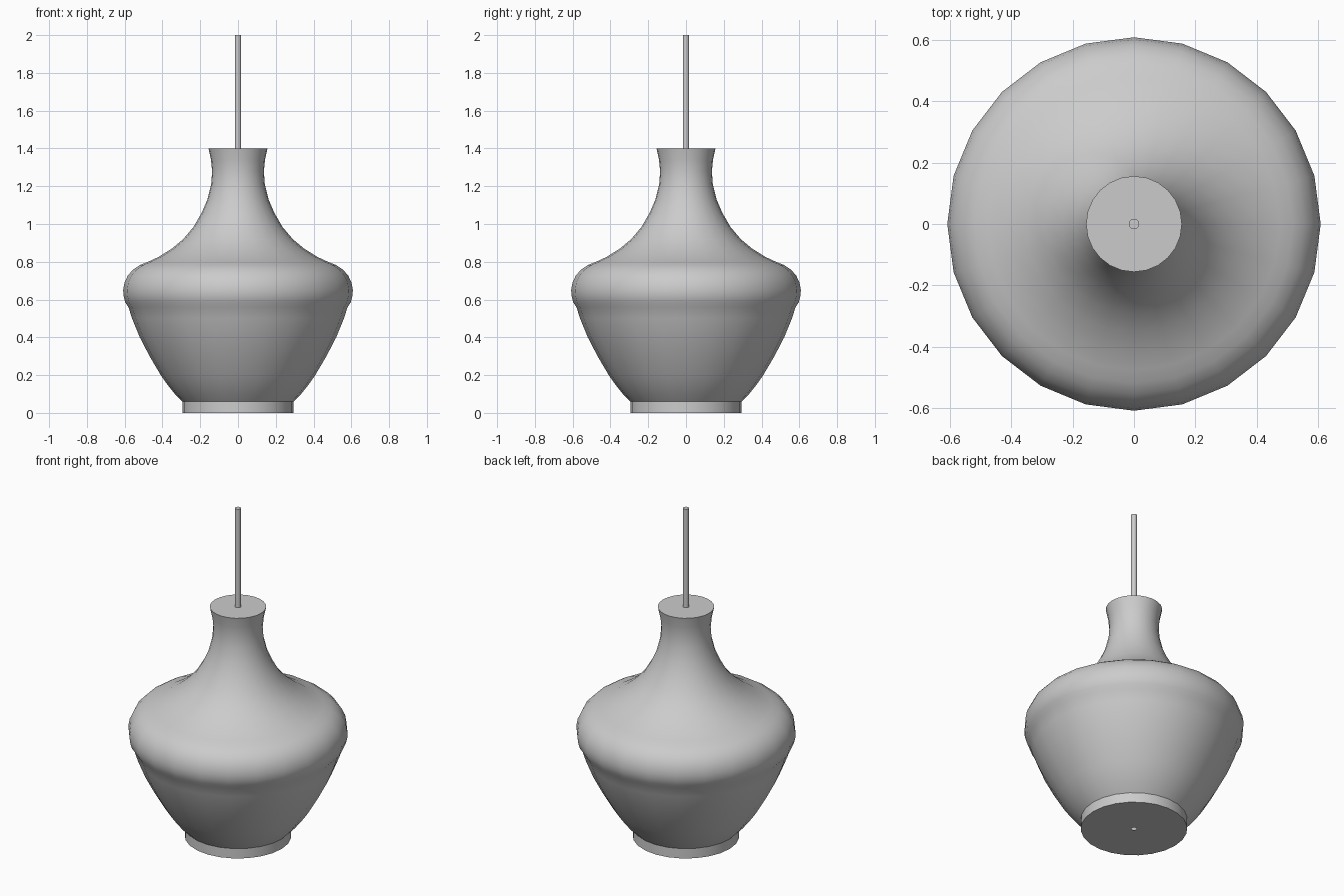
import bpy, bmesh
from math import cos, sin, pi

if "Cube" in bpy.data.objects:
    bpy.data.objects.remove(bpy.data.objects["Cube"])

SIDES = 24


def lathe(name, profile, close_start, close_end, sides=SIDES):
    """Revolve an (r, z) profile, listed bottom to top, around z."""
    bm = bmesh.new()
    rings = [[bm.verts.new((r * cos(2 * pi * i / sides), r * sin(2 * pi * i / sides), z))
              for i in range(sides)] for r, z in profile]
    for a, b in zip(rings, rings[1:]):
        for i in range(sides):
            j = (i + 1) % sides
            bm.faces.new((a[i], a[j], b[j], b[i]))
    if close_start:
        bm.faces.new(rings[0][::-1])
    if close_end:
        bm.faces.new(rings[-1])
    mesh = bpy.data.meshes.new(name)
    bm.to_mesh(mesh)
    bm.free()
    obj = bpy.data.objects.new(name, mesh)
    bpy.context.collection.objects.link(obj)
    bpy.ops.object.select_all(action='DESELECT')
    obj.select_set(True)
    bpy.context.view_layer.objects.active = obj
    bpy.ops.object.shade_smooth_by_angle(angle=pi / 6)
    return obj


# Foot ring with a small hole in its underside
foot = [(0.014, 0), (0.295, 0), (0.295, 0.06)]
# Bowl curving outwards
bowl = [(0.334, 0.1), (0.374, 0.15), (0.409, 0.2), (0.468, 0.3),
        (0.52, 0.4), (0.561, 0.5), (0.58, 0.56)]
# Rounded shoulder
shoulder = [(0.597, 0.585), (0.606, 0.62), (0.608, 0.65), (0.601, 0.69),
            (0.583, 0.728), (0.554, 0.76), (0.518, 0.783), (0.476, 0.8)]
# Concave neck flaring at the top
neck = [(0.42, 0.826), (0.35, 0.87), (0.29, 0.92), (0.235, 0.985), (0.192, 1.06),
        (0.162, 1.13), (0.142, 1.21), (0.137, 1.28), (0.143, 1.34), (0.156, 1.4)]
lathe("lamp_shade", foot + bowl + shoulder + neck, False, True)

# Hanging rod
lathe("hanging_rod", [(0.017, 1.4), (0.017, 2.0)], False, True)
